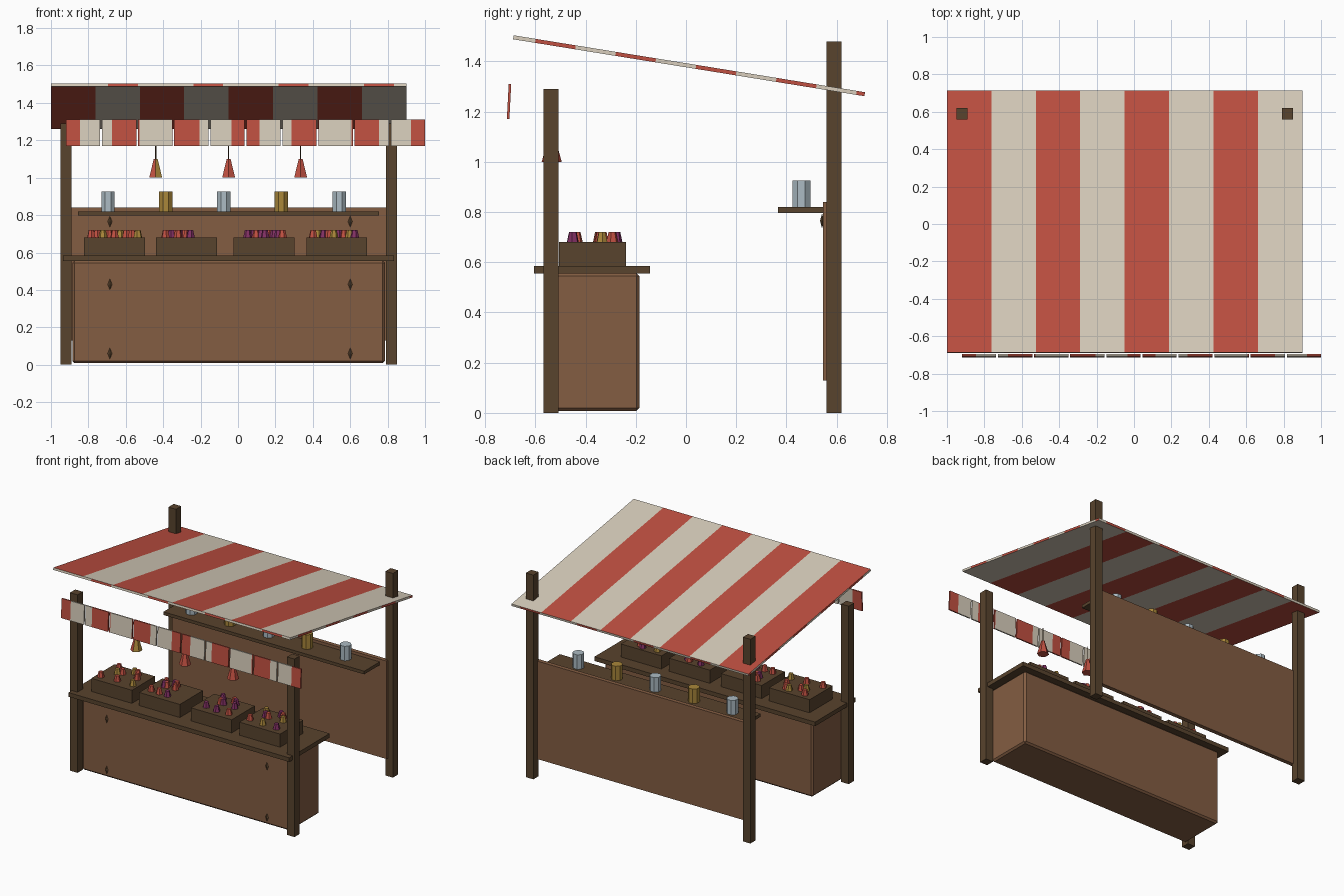
import bpy, bmesh, math, random
from mathutils import Matrix, Vector

if "Cube" in bpy.data.objects:
    bpy.data.objects.remove(bpy.data.objects["Cube"])

random.seed(4)


def mat(name, rgb):
    lin = [(c / 255 / 12.92) if c < 11 else ((c / 255 + 0.055) / 1.055) ** 2.4 for c in rgb]
    m = bpy.data.materials.new(name)
    m.diffuse_color = (*lin, 1)
    m.use_nodes = True
    m.node_tree.nodes["Principled BSDF"].inputs["Base Color"].default_value = m.diffuse_color
    return m


RED = mat("red cloth", (192, 80, 65))
CREAM = mat("cream cloth", (216, 206, 188))
DARK = mat("dark wood", (88, 67, 45))
WOOD = mat("light wood", (131, 93, 66))
PALE = mat("pale tin", (172, 187, 195))
GOLD = mat("gold", (170, 135, 58))
PURPLE = mat("purple fruit", (130, 48, 100))


def finish(name, bm, *mats):
    me = bpy.data.meshes.new(name)
    bm.normal_update()
    bm.to_mesh(me)
    bm.free()
    for m in mats:
        me.materials.append(m)
    ob = bpy.data.objects.new(name, me)
    bpy.context.collection.objects.link(ob)
    return ob


def block(x0, x1, y0, y1, z0, z1):
    bm = bmesh.new()
    bmesh.ops.create_cube(bm, size=1)
    bmesh.ops.scale(bm, vec=(x1 - x0, y1 - y0, z1 - z0), verts=bm.verts)
    bmesh.ops.translate(bm, vec=((x0 + x1) / 2, (y0 + y1) / 2, (z0 + z1) / 2), verts=bm.verts)
    return bm


def box(name, m, *dims, bevel=0):
    bm = block(*dims)
    if bevel:
        bmesh.ops.bevel(bm, geom=bm.edges[:], offset=bevel, segments=1, affect='EDGES')
    return finish(name, bm, m)


def cone(name, x, y, z0, z1, r0, r1, sides, *mats, turn=0.0):
    bm = bmesh.new()
    bmesh.ops.create_cone(bm, cap_ends=True, segments=sides, radius1=r0, radius2=r1, depth=z1 - z0,
                          matrix=Matrix.Translation((x, y, (z0 + z1) / 2)) @ Matrix.Rotation(turn, 4, 'Z'))
    return finish(name, bm, *mats)


def slice_at(bm, axis, values):
    n = Vector((0, 0, 0))
    n[axis] = 1
    for v in values:
        bmesh.ops.bisect_plane(bm, geom=bm.verts[:] + bm.edges[:] + bm.faces[:],
                               plane_co=n * v, plane_no=n)


# posts, the back pair taller and piercing the awning
for side, x in (("left", -0.92), ("right", 0.82)):
    box(f"front_post_{side}", DARK, x - 0.03, x + 0.03, -0.567, -0.507, 0, 1.29)
    box(f"back_post_{side}", DARK, x - 0.03, x + 0.03, 0.56, 0.62, 0, 1.48)

# counter with its top
box("counter_body", WOOD, -0.885, 0.785, -0.525, -0.185, 0.008, 0.557, bevel=0.012)
box("counter_top", DARK, -0.935, 0.835, -0.606, -0.143, 0.555, 0.585)

# back wall and shelf
box("back_panel", WOOD, -0.91, 0.81, 0.545, 0.575, 0.13, 0.84)
box("back_shelf", DARK, -0.855, 0.755, 0.367, 0.56, 0.797, 0.82)

# small pegs on the counter front and below the shelf
for x in (-0.685, 0.6):
    for y, z in ((-0.525, 0.06), (-0.525, 0.43), (0.542, 0.765)):
        bm = bmesh.new()
        bmesh.ops.create_uvsphere(bm, u_segments=4, v_segments=2, radius=1,
                                  matrix=Matrix.Translation((x, y, z)) @ Matrix.Diagonal((0.012, 0.008, 0.03, 1)))
        finish("peg", bm, DARK)

# striped awning: broad stripes on both faces, narrower ones along the edges
L = 1.418
bm = block(-0.95, 0.95, -L / 2, L / 2, -0.008, 0.008)
edge_x = [-0.565 + 0.456 * k + d for k in range(4) for d in (-0.08, 0.08)]
edge_y = [-0.62 + 0.324 * k + d for k in range(5) for d in (0, 0.162)]
slice_at(bm, 0, [-0.95 + 0.2375 * i for i in range(1, 8)] + edge_x)
slice_at(bm, 1, edge_y)
bm.normal_update()
for f in bm.faces:
    c = f.calc_center_median()
    if abs(f.normal.z) > 0.5:
        red = int((c.x + 0.95) / 0.2375) % 2 == 0
    elif abs(f.normal.y) > 0.5:
        red = any(abs(c.x + 0.565 - 0.456 * k) < 0.08 for k in range(4))
    else:
        red = math.floor((c.y + 0.62) / 0.162) % 2 == 0
    f.material_index = 0 if red else 1
bm.transform(Matrix.Translation((-0.05, 0.012, 1.383)) @ Matrix.Rotation(-math.radians(9.2), 4, 'X'))
finish("awning", bm, RED, CREAM)

# hanging valance flaps, stripes running on from flap to flap
for i in range(10):
    x0 = -0.92 + i * 0.193
    bm = block(x0, x0 + 0.183, -0.005, 0.005, -0.07, 0.07)
    slice_at(bm, 0, [0.04 + 0.32 * k + d for k in range(-3, 4) for d in (-0.074, 0.074)])
    for f in bm.faces:
        t = f.calc_center_median().x - 0.04
        f.material_index = 0 if abs(t - 0.32 * round(t / 0.32)) < 0.0745 else 1
    bm.transform(Matrix.Translation((0, -0.705, 1.24)) @ Matrix.Rotation(-math.radians(3), 4, 'X'))
    finish("valance_flap", bm, RED, CREAM)

# produce crates, each with a heap of fruit
crates = [(-0.66, -0.14, 0.14, (RED, RED, GOLD)), (-0.276, -0.12, 0.03, (RED, RED, PURPLE)),
          (0.14, -0.10, 0.11, (PURPLE, PURPLE, RED)), (0.528, -0.14, 0.11, (RED, GOLD, PURPLE))]
for cx, lo, hi, kinds in crates:
    box("crate", DARK, cx - 0.163, cx + 0.163, -0.505, -0.24, 0.585, 0.68)
    for i in range(9):
        x = cx + lo + (hi - lo) * (i + 0.5) / 9
        y = -0.37 + (-0.075, 0.03, 0.085)[(i * 2 + i // 3) % 3] + random.uniform(-0.01, 0.01)
        cone("fruit", x, y, 0.675, 0.72, 0.025, 0.015, 6, kinds[i % 3], turn=random.random())

# jars on the shelf
for i in range(5):
    cone("jar", -0.695 + i * 0.309, 0.46, 0.818, 0.925, 0.039, 0.039, 8,
         GOLD if i % 2 else PALE, turn=math.pi / 8)

# hanging lanterns on strings
for i, x in enumerate((-0.44, -0.05, 0.335)):
    ob = cone("lantern", x, -0.535, 1.0, 1.1, 0.04, 0.012, 6, RED, GOLD)
    if i == 0:
        for f in ob.data.polygons:
            f.material_index = int(f.normal.x > 0.3)
    cone("lantern_string", x, -0.535, 1.095, 1.2, 0.003, 0.003, 4, DARK)
